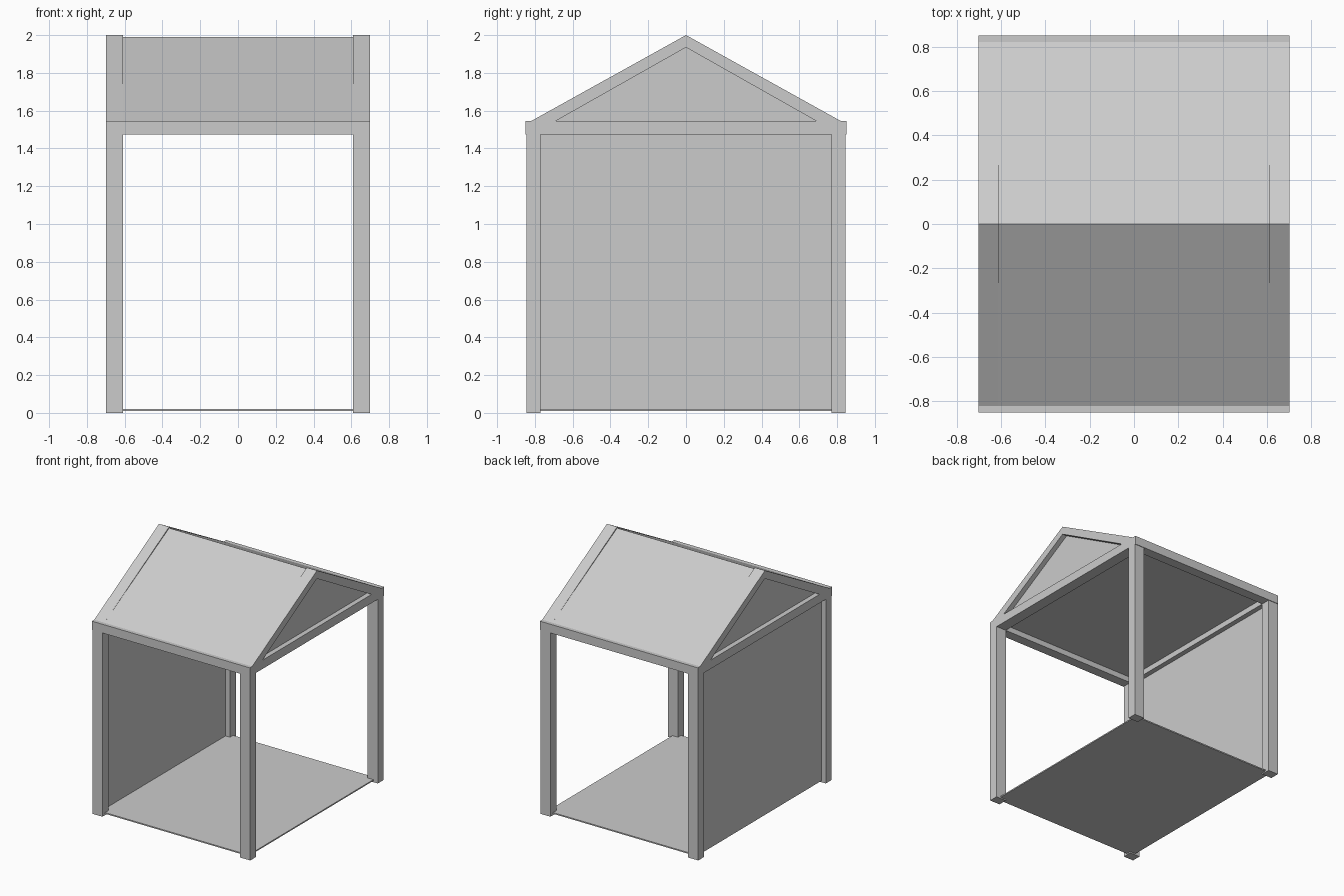
import bpy
import bmesh

if "Cube" in bpy.data.objects:
    bpy.data.objects.remove(bpy.data.objects["Cube"])

X, Y = 0.70, 0.85          # half width, half depth
PX, PY = 0.09, 0.08        # post section
BEAM, EAVE = 1.475, 1.545  # beam underside and top


def profile_x(name, pts, x0, x1):
    """Extrude a (y, z) outline along x."""
    bm = bmesh.new()
    face = bm.faces.new([bm.verts.new((x0, y, z)) for y, z in pts])
    res = bmesh.ops.extrude_face_region(bm, geom=[face])
    verts = [v for v in res["geom"] if isinstance(v, bmesh.types.BMVert)]
    bmesh.ops.translate(bm, verts=verts, vec=(x1 - x0, 0, 0))
    bmesh.ops.recalc_face_normals(bm, faces=bm.faces[:])
    mesh = bpy.data.meshes.new(name)
    bm.to_mesh(mesh)
    bm.free()
    obj = bpy.data.objects.new(name, mesh)
    bpy.context.collection.objects.link(obj)
    return obj


def box(name, x0, x1, y0, y1, z0, z1):
    return profile_x(name, [(y0, z0), (y1, z0), (y1, z1), (y0, z1)], x0, x1)


def span(s, a, b):
    return sorted((s * a, s * b))


# Corner posts
for sx, side in ((-1, "left"), (1, "right")):
    for sy, end in ((-1, "front"), (1, "back")):
        box(f"{end}_{side}_post", *span(sx, X - PX, X), *span(sy, Y - PY, Y - 0.005), 0, BEAM)

# Eave beams along the front and back
for sy, end in ((-1, "front"), (1, "back")):
    box(f"{end}_beam", -X, X, *span(sy, Y - PY, Y), BEAM, EAVE)

# Each end: tie beam, rafter pair and recessed gable panel
rafters = [(-0.82, EAVE), (0, 2.0), (0.82, EAVE), (0.69, EAVE), (0, 1.935), (-0.69, EAVE)]
for sx, side in ((-1, "left"), (1, "right")):
    outer = span(sx, X - PX, X)
    box(f"{side}_beam", *outer, -Y + PY, Y - PY, BEAM, EAVE)
    profile_x(f"{side}_rafters", rafters, *outer)
    profile_x(f"{side}_gable_panel", [(-0.72, EAVE), (0.72, EAVE), (0, 1.95)],
              *span(sx, 0.65, 0.66))

# Roof covering, just below the rafter tops
profile_x("roof", [(-0.82, EAVE), (0, 1.99), (0.82, EAVE), (0.80, EAVE), (0, 1.978), (-0.80, EAVE)],
          -X + PX, X - PX)

# Ceiling, floor and left wall panels
box("ceiling", -0.65, 0.65, -0.81, 0.81, 1.52, 1.53)
box("floor", -0.66, 0.66, -0.81, 0.81, 0.01, 0.02)
box("left_wall", -0.66, -0.65, -0.81, 0.81, 0.02, 1.50)
